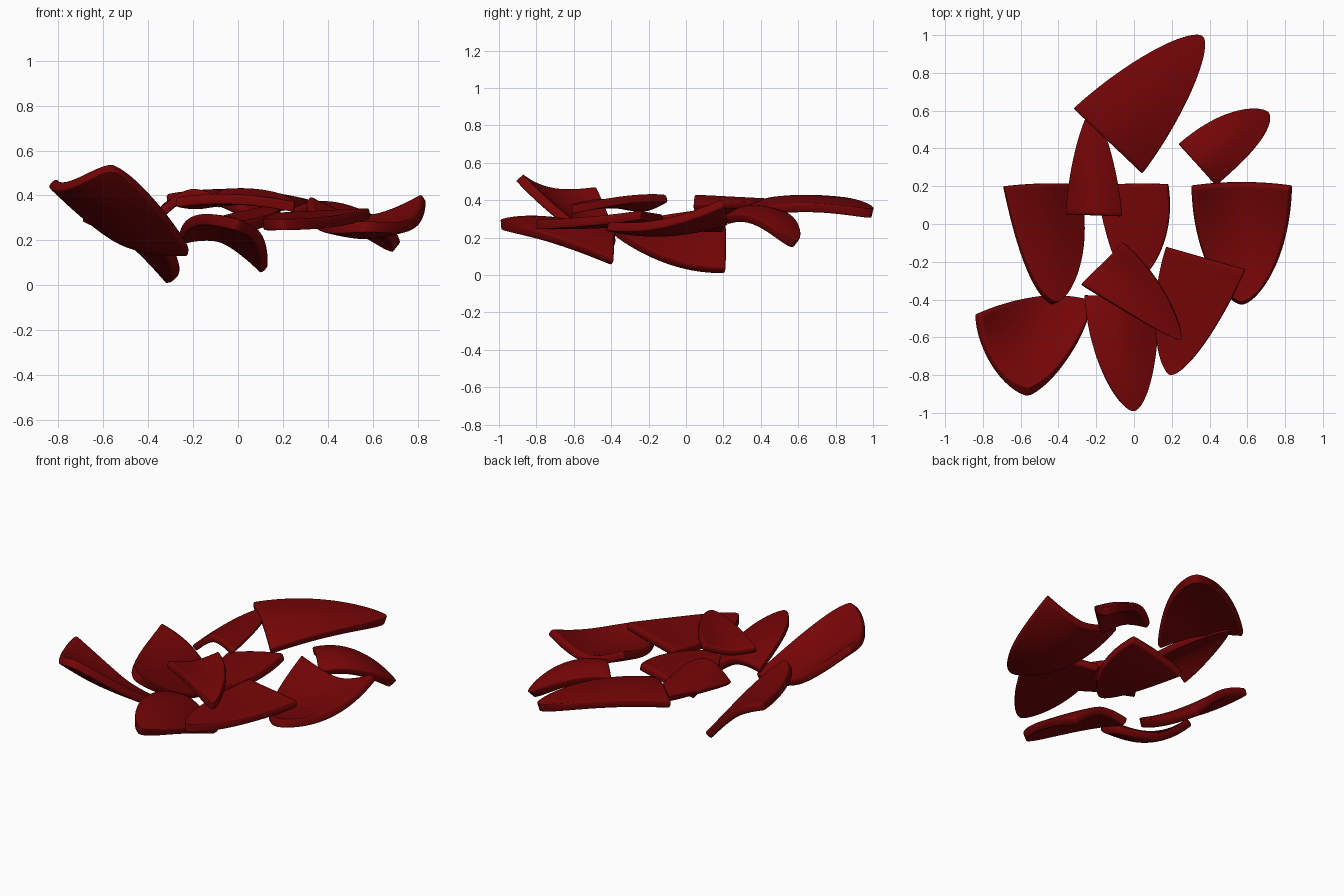
import bpy, bmesh, math
from mathutils import Vector

if "Cube" in bpy.data.objects:
    bpy.data.objects.remove(bpy.data.objects["Cube"])

red = bpy.data.materials.new("dark red")
red.diffuse_color = (0.18, 0.0015, 0.002, 1)
red.use_nodes = True
red.node_tree.nodes["Principled BSDF"].inputs["Base Color"].default_value = red.diffuse_color


def petal(name, left, right, tip, base_z, mid, p=2.0, q=0.62, thick=0.05, fade=0.7, bow=0.0):
    """Thick curved petal: wide cut end left-right, rounded tip.
    base_z = height at the middle of the wide end, mid = (side shift, height) halfway along,
    fade = how fast the sideways tilt dies out, bow = bulge of the wide end."""
    L, R, T = Vector(left), Vector(right), Vector(tip)
    B = (L + R) / 2
    half = (R - L) / 2
    cup = B.z - base_z              # how much the edges stand above the middle
    B.z = base_z
    side = Vector((half.x, half.y, 0)).normalized()
    back = Vector((B.x - T.x, B.y - T.y, 0)).normalized()
    M = (B + T) / 2 + side * mid[0]
    M.z = mid[1]
    C = M * 2 - (B + T) / 2         # bezier control passing through M
    vs = [0, 0.02] + [math.sin(j / 14 * math.pi / 2) for j in range(1, 15)]
    us = [-1, -0.96] + [i / 6 - 1 for i in range(1, 12)] + [0.96, 1]
    bm = bmesh.new()
    rows = []
    for v in vs:
        w = max(0, 1 - v ** p) ** q
        c = B * (1 - v) ** 2 + C * 2 * v * (1 - v) + T * v * v
        row = []
        for u in us:
            pt = c + side * (Vector((half.x, half.y)).length * u * w)
            pt += back * bow * (1 - u * u) * (1 - v) ** 2
            pt.z = c.z + half.z * u * w * (1 - fade * v) + cup * abs(u) ** 1.6 * (1 - v * 0.8) * w
            row.append(bm.verts.new(pt))
        rows.append(row)
    for a, b in zip(rows, rows[1:]):
        for i in range(len(us) - 1):
            bm.faces.new((a[i], b[i], b[i + 1], a[i + 1]))
    bmesh.ops.remove_doubles(bm, verts=bm.verts, dist=0.0005)
    bmesh.ops.recalc_face_normals(bm, faces=bm.faces)
    me = bpy.data.meshes.new(name)
    bm.to_mesh(me)
    bm.free()
    me.materials.append(red)
    ob = bpy.data.objects.new(name, me)
    bpy.context.collection.objects.link(ob)
    sol = ob.modifiers.new("thickness", 'SOLIDIFY')
    sol.thickness, sol.offset = thick, 0
    sub = ob.modifiers.new("smooth", 'SUBSURF')
    sub.levels = sub.render_levels = 1
    for f in me.polygons:
        f.use_smooth = True


# back petals
petal("petal_back_large", (-.32, .61, .38), (.04, .27, .31), (.36, .99, .33), .39, (0, .395), 1.38, .6)
petal("petal_back_right", (.24, .42, .31), (.43, .21, .29), (.70, .58, .165), .345, (-.01, .32), 2.6, .6)
petal("petal_back_narrow", (-.35, .05, .31), (-.07, .04, .36), (-.22, .61, .38), .41, (0, .395), 1.5, .72, .04)

# middle row
petal("petal_middle_left", (-.69, .20, .31), (-.30, .21, .02), (-.42, -.42, .28), .22, (.015, .21), 2.2, fade=.3, bow=.01)
petal("petal_middle", (-.20, .20, .25), (.18, .21, .34), (.0, -.31, .26), .30, (.02, .285), bow=.01)
petal("petal_middle_right", (.31, .20, .38), (.83, .20, .39), (.57, -.42, .26), .29, (.0, .23), bow=.02)

# front petals
petal("petal_front_folded", (-.28, -.32, .37), (-.06, -.10, .41), (.25, -.61, .35), .36, (.02, .38), 1.4, .68, .045)
petal("petal_front_right", (.17, -.12, .30), (.59, -.24, .32), (.19, -.80, .27), .31, (-.01, .28), 1.6, .62)
petal("petal_front_left", (-.83, -.48, .46), (-.22, -.41, .15), (-.56, -.89, .52), .20, (0, .32), 1.6, .68, bow=.06)
petal("petal_front", (-.26, -.38, .20), (.12, -.39, .065), (-.01, -.99, .27), .21, (-.01, .27), 1.9, .62, fade=.2)
